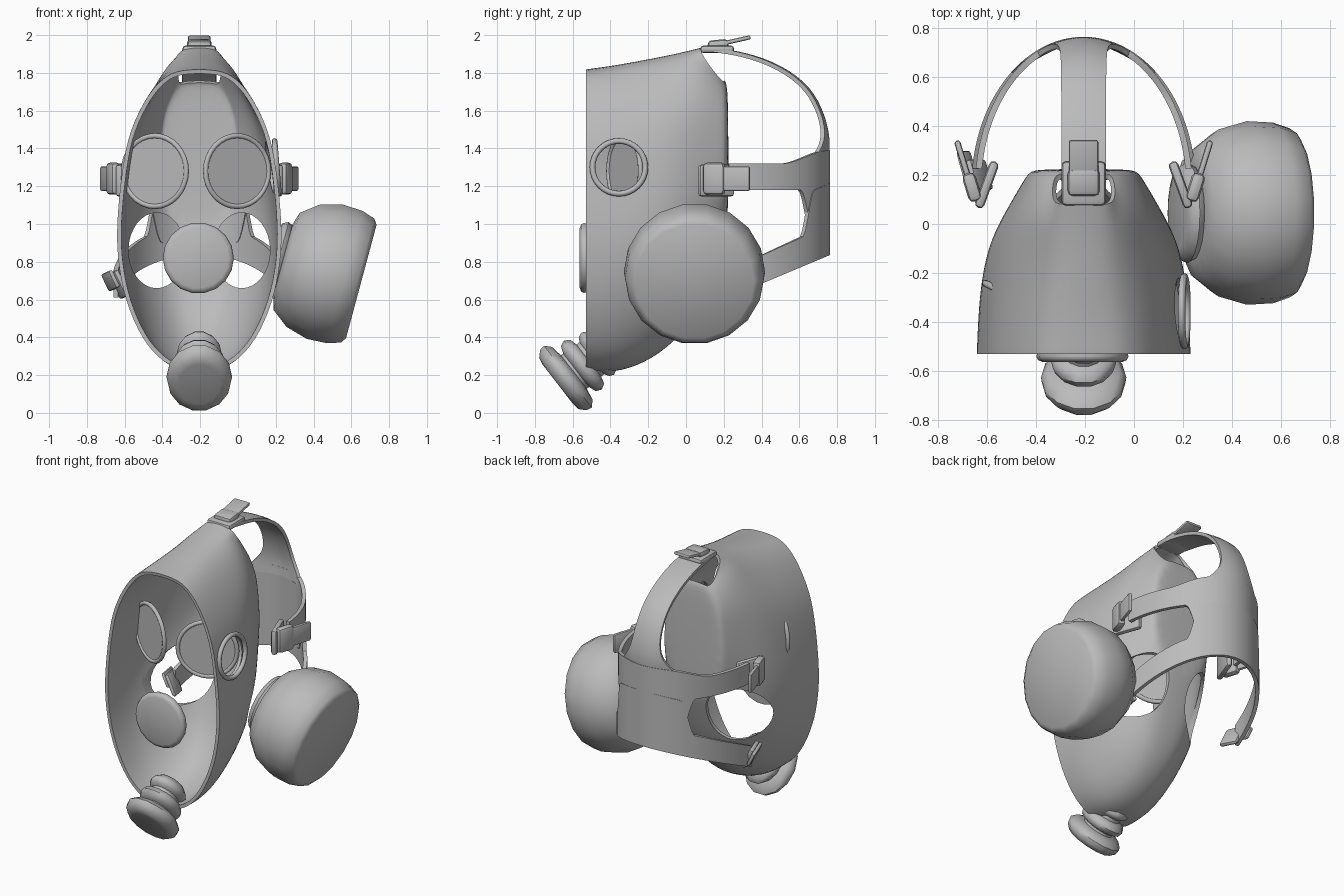
import bpy, bmesh, math
from mathutils import Vector, Matrix

if "Cube" in bpy.data.objects:
    bpy.data.objects.remove(bpy.data.objects["Cube"])

CX = -0.205
grey = bpy.data.materials.new("rubber grey")
grey.use_nodes = True
grey.diffuse_color = (0.5, 0.5, 0.5, 1)
grey.node_tree.nodes["Principled BSDF"].inputs["Base Color"].default_value = (0.5, 0.5, 0.5, 1)


def activate(ob):
    bpy.ops.object.select_all(action='DESELECT')
    ob.select_set(True)
    bpy.context.view_layer.objects.active = ob


def finish(name, bm, angle=40, **mods):
    bmesh.ops.recalc_face_normals(bm, faces=bm.faces)
    me = bpy.data.meshes.new(name)
    bm.to_mesh(me)
    bm.free()
    me.materials.append(grey)
    ob = bpy.data.objects.new(name, me)
    bpy.context.collection.objects.link(ob)
    activate(ob)
    if "subsurf" in mods:
        ob.modifiers.new("Smooth", 'SUBSURF').levels = mods["subsurf"]
    if "thick" in mods:
        m = ob.modifiers.new("Thickness", 'SOLIDIFY')
        m.thickness, m.offset = mods["thick"], mods.get("offset", 0)
    if "bevel" in mods:
        m = ob.modifiers.new("Bevel", 'BEVEL')
        m.width, m.segments = mods["bevel"], 2
    for m in list(ob.modifiers):
        bpy.ops.object.modifier_apply(modifier=m.name)
    bpy.ops.object.shade_smooth_by_angle(angle=math.radians(angle))
    return ob


def place(centre, axis):
    return Matrix.Translation(centre) @ Vector(axis).to_track_quat('Z', 'Y').to_matrix().to_4x4()


def skin(bm, rows, closed=False):
    """Join rows of points with quads."""
    rings = [[bm.verts.new(p) for p in row] for row in rows]
    n = len(rings[0])
    for a, b in zip(rings, rings[1:]):
        for i in range(n if closed else n - 1):
            j = (i + 1) % n
            bm.faces.new((a[i], a[j], b[j], b[i]))
    return rings


def lathe(name, profile, centre, axis, sides, squash=1):
    bm = bmesh.new()
    rows = [[(squash * r * math.cos(k * math.tau / sides), r * math.sin(k * math.tau / sides), h)
             for k in range(sides)] for r, h in profile]
    rings = skin(bm, rows, True)
    bm.faces.new(rings[0])
    bm.faces.new(rings[-1])
    bm.transform(place(centre, axis))
    return finish(name, bm, 50)


def torus(name, radius, tube, centre, axis):
    bm = bmesh.new()
    rows = []
    for k in range(9):
        a = k * math.tau / 8
        r, h = radius + tube * math.cos(a), tube * math.sin(a)
        rows.append([(r * math.cos(i * math.tau / 32), r * math.sin(i * math.tau / 32), h) for i in range(32)])
    skin(bm, rows, True)
    bmesh.ops.remove_doubles(bm, verts=bm.verts, dist=1e-5)
    bm.transform(place(centre, axis))
    return finish(name, bm, 80)


def plate(name, size, centre, rot, bevel=0.012):
    bm = bmesh.new()
    bmesh.ops.create_cube(bm, size=1)
    bm.transform(Matrix.Translation(centre) @ rot @ Matrix.Diagonal((*size, 1)))
    return finish(name, bm, 40, bevel=bevel)


def cut(target, centre, axis, radii, depth):
    """Cut an elliptical hole straight along x or y."""
    bm = bmesh.new()
    bmesh.ops.create_cone(bm, cap_ends=True, segments=32, radius1=1, radius2=1, depth=1)
    turn = Matrix.Rotation(math.pi / 2, 4, 'Y' if axis == 'x' else 'X')
    bm.transform(turn)
    scale = (depth, radii[0], radii[1]) if axis == 'x' else (radii[0], depth, radii[1])
    bm.transform(Matrix.Translation(centre) @ Matrix.Diagonal((*scale, 1)))
    cutter = finish("hole_cutter", bm)
    cutter.hide_render = True
    activate(target)
    m = target.modifiers.new("Hole", 'BOOLEAN')
    m.operation, m.object, m.solver = 'DIFFERENCE', cutter, 'EXACT'
    bpy.ops.object.modifier_apply(modifier=m.name)
    bpy.data.objects.remove(cutter)


# Face shell: egg-shaped sections lofted from the open front to the closed back
egg = [(0, .2), (.03, .44), (.1, .68), (.23, .89), (.36, .98), (.48, 1), (.67, .93), (.8, .84), (.92, .61), (.97, .44), (1, .25)]
sections = [(-.53, .22, 1.82, .44, 1), (-.52, .22, 1.822, .44, 1), (-.38, .21, 1.84, .435, 1.05),
            (-.22, .26, 1.87, .422, 1.2), (-.06, .37, 1.9, .385, 1.2), (.08, .55, 1.935, .305, 1),
            (.205, .95, 1.76, .23, .75), (.225, 1.0, 1.73, .21, .75)]
rows = []
for y, zb, zt, hw, e in sections:
    half = [(hw * w ** e, zb + t * (zt - zb)) for t, w in egg]
    rows.append([(CX + x, y, z) for x, z in half] + [(CX - x, y, z) for x, z in reversed(half)])
bm = bmesh.new()
rings = skin(bm, rows, True)
bm.faces.new(rings[-1])
# Opening at the top of the back
opening = [f for f in bm.faces if len(f.verts) == 4 and .1 < f.calc_center_median().y < .2
           and f.calc_center_median().z > 1.8]
bmesh.ops.delete(bm, geom=opening, context='FACES')
shell = finish("face_shell", bm, 45, subsurf=2, thick=.022, offset=-1)
for s in (-1, 1):
    cut(shell, (CX + s * .225, .2, .86), 'y', (.15, .2), .9)
cut(shell, (.2, -.355, 1.3), 'x', (.135, .135), .3)
activate(shell)
bpy.ops.object.shade_smooth_by_angle(angle=math.radians(45))

# Eye rings with thin lenses, and the side porthole
for s, x, side in ((1, -.005, "left"), (-1, -.44, "right")):
    torus(side + "_eye_ring", .187, .014, (x, -.325, 1.28), (s * .45, -.893, 0))
    lathe(side + "_eye_lens", [(.185, -.004), (.185, .004)], (x, -.325, 1.28), (s * .45, -.893, 0), 32)
torus("side_porthole_ring", .14, .015, (.205, -.355, 1.3), (1, 0, .08))

# Front diaphragm
lathe("front_diaphragm", [(.15, -.02), (.18, -.015), (.188, .01), (.18, .025), (.16, .033)],
      (CX - .005, -.53, .82), (0, -1, 0), 18)

# Chin valve: three stacked rounded discs on one tilted axis
lathe("chin_valve", [(.1, -.06), (.13, -.035), (.145, -.01), (.135, .015), (.11, .03),
                     (.11, .05), (.15, .06), (.168, .09), (.155, .12), (.115, .135),
                     (.115, .15), (.18, .16), (.212, .19), (.207, .22), (.175, .25), (.135, .257)],
      (CX, -.475, .308), (0, -.79, -.61), 14, .82)

# Filter canister and its collar
axis = (.966, 0, -.26)
lathe("filter_canister", [(.2, -.22), (.27, -.2), (.34, -.11), (.374, .01), (.368, .12), (.345, .19), (.315, .21)],
      (.45, .045, .75), axis, 18)
lathe("canister_collar", [(.15, -.05), (.19, -.04), (.205, -.01), (.19, .02), (.15, .03)],
      (.225, .045, .81), axis, 20)


# Head harness: two bands round an elliptical path, merging at the back
def ease(v, a, b):
    v = max(0, min(1, (v - a) / (b - a)))
    return v * v * (3 - 2 * v)


def upper_edges(y):
    return 1.18 - .28 * ease(y, .6, .68), 1.32 + .07 * ease(y, .5, .75)


def lower_edges(y):
    return .84 - .43 * (.76 - y), .72 + .46 * (y - .15) + .22 * ease(y, .61, .67)


def band(name, edges, reach):
    bm = bmesh.new()
    rows = []
    for k in range(97):
        t = math.pi * (.04 + .92 * k / 96)
        x, y = CX + reach * math.cos(t), .15 + .6 * math.sin(t)
        lo, hi = edges(y)
        rows.append([(x, y, lo + (hi - lo) * i / 4) for i in range(5)])
    skin(bm, rows)
    return finish(name, bm, 40, thick=.025)


band("upper_head_band", upper_edges, .43)
band("lower_head_band", lower_edges, .445)

# Crown strap, flaring to follow the curve of the bands
path = [(.12, 1.925, .09), (.27, 1.908, .09), (.45, 1.858, .09), (.63, 1.75, .09),
        (.715, 1.61, .092), (.75, 1.48, .105), (.755, 1.4, .165), (.752, 1.33, .23)]
bm = bmesh.new()
skin(bm, [[(CX + w * u, y - .6 * (1 - math.sqrt(1 - (w * u / .43) ** 2)), z) for u in (-1, -.5, 0, .5, 1)]
          for y, z, w in path])
finish("crown_strap", bm, 40, subsurf=2, thick=.022)

# Side buckles: a base plate, a keeper bar and a flared tab
for s, side in ((1, "left"), (-1, "right")):
    turn = Matrix.Rotation(s * -.3, 4, 'Z')
    x = CX + s * .425
    plate(f"{side}_upper_buckle_base", (.04, .2, .17), (x - s * .03, .16, 1.23), Matrix.Rotation(s * .35, 4, 'Z'), .018)
    plate(f"{side}_upper_buckle_bar", (.055, .12, .17), (x + s * .03, .15, 1.24), turn, .022)
    plate(f"{side}_upper_buckle_tab", (.025, .25, .13), (x + s * .055, .22, 1.24), turn, .011)
    lean = Matrix.Rotation(s * .45, 4, 'Y') @ turn
    plate(f"{side}_lower_buckle_base", (.03, .13, .15), (x, .2, .68), lean, .014)
    plate(f"{side}_lower_buckle_tab", (.025, .16, .1), (x + s * .045, .22, .7), lean, .011)

# Crown buckle
plate("crown_buckle_base", (.18, .18, .04), (CX, .165, 1.925), Matrix.Identity(4), .018)
plate("crown_buckle_bar", (.13, .11, .05), (CX, .17, 1.95), Matrix.Rotation(.1, 4, 'X'), .02)
plate("crown_buckle_tab", (.12, .22, .022), (CX, .235, 1.965), Matrix.Rotation(.22, 4, 'X'), .01)
